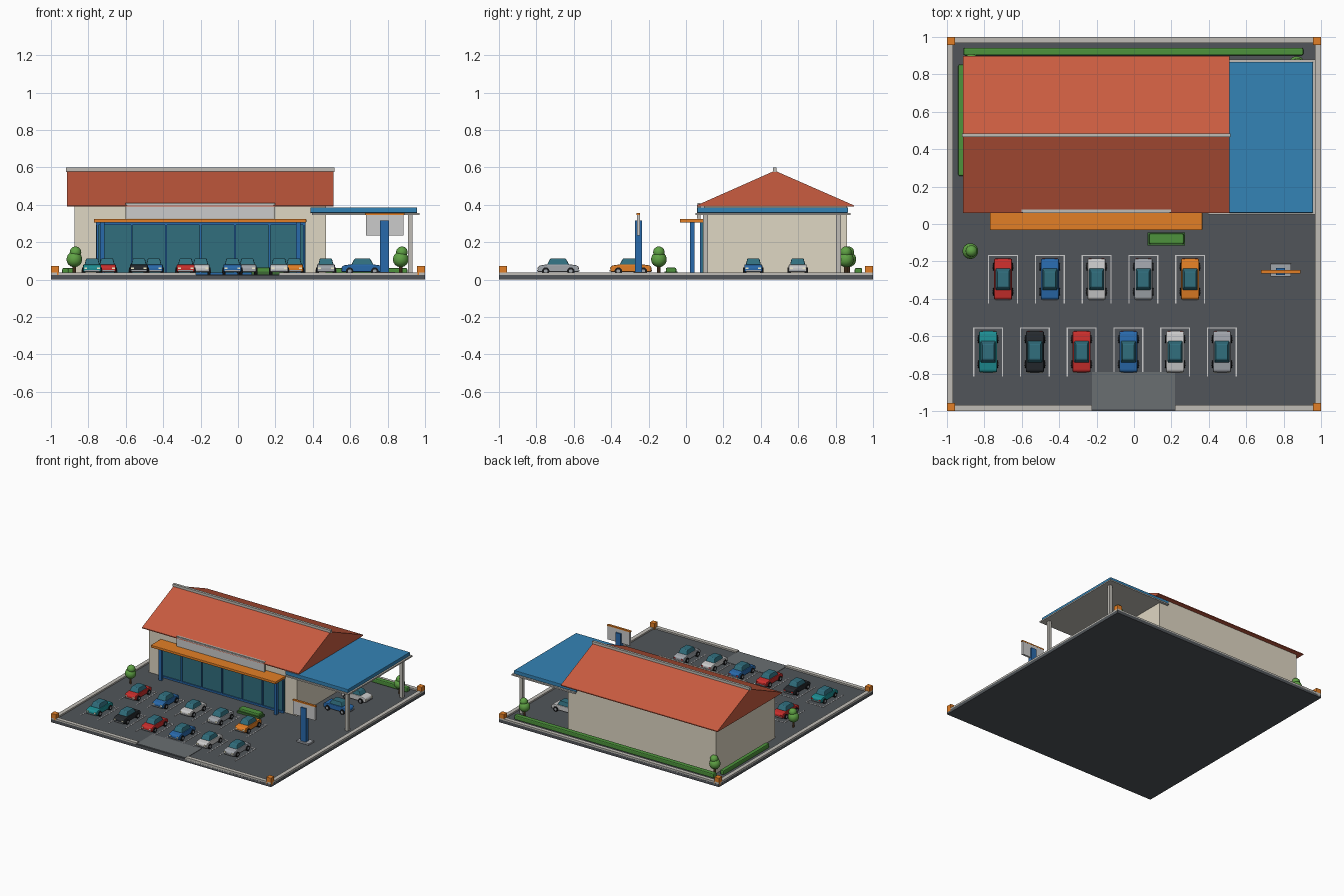
import bpy, bmesh, math
from mathutils import Matrix, Vector

if "Cube" in bpy.data.objects:
    bpy.data.objects.remove(bpy.data.objects["Cube"])

MATS = {}
COL = {
    "asphalt": (82, 86, 90), "drive": (105, 110, 113), "curb": (190, 187, 180), "wall": (222, 214, 194),
    "roof": (200, 92, 66), "orange": (226, 126, 42), "blue": (45, 105, 170), "canopy": (55, 130, 180),
    "glass": (52, 110, 125), "white": (226, 226, 222), "silver": (160, 164, 170), "red": (200, 50, 48),
    "teal": (35, 140, 145), "black": (42, 46, 50), "tyre": (32, 33, 35), "hedge": (78, 145, 62),
    "leaf": (95, 160, 70), "trunk": (110, 80, 50), "lamp": (245, 240, 205), "dark_green": (62, 105, 55),
}


def mat(name):
    if name not in MATS:
        m = bpy.data.materials.new(name)
        m.diffuse_color = (*[(c / 255) ** 2.2 for c in COL[name]], 1)
        m.use_nodes = True
        m.node_tree.nodes["Principled BSDF"].inputs["Base Color"].default_value = m.diffuse_color
        MATS[name] = m
    return MATS[name]


def finish(bm, name, color, smooth=False):
    bmesh.ops.recalc_face_normals(bm, faces=bm.faces)
    me = bpy.data.meshes.new(name)
    bm.to_mesh(me)
    bm.free()
    me.materials.append(mat(color))
    if smooth:
        for p in me.polygons:
            p.use_smooth = True
    ob = bpy.data.objects.new(name, me)
    bpy.context.collection.objects.link(ob)
    return ob


def bevel(ob, width, segments=2):
    b = ob.modifiers.new("bevel", "BEVEL")
    b.width, b.segments = width, segments
    return ob


def box(name, color, x0, x1, y0, y1, z0, z1, bev=0, taper=(1, 1)):
    bm = bmesh.new()
    bmesh.ops.create_cube(bm, size=1)
    for v in bm.verts:
        if v.co.z > 0:
            v.co.x *= taper[0]
            v.co.y *= taper[1]
    c = Vector(((x0 + x1) / 2, (y0 + y1) / 2, (z0 + z1) / 2))
    for v in bm.verts:
        v.co = Vector((v.co.x * (x1 - x0), v.co.y * (y1 - y0), v.co.z * (z1 - z0))) + c
    ob = finish(bm, name, color)
    return bevel(ob, bev) if bev else ob


def prism(name, color, profile, x0, x1):
    # extrude a (y, z) profile along x
    bm = bmesh.new()
    f = bm.faces.new([bm.verts.new((x0, y, z)) for y, z in profile])
    r = bmesh.ops.extrude_face_region(bm, geom=[f])
    for v in r["geom"]:
        if isinstance(v, bmesh.types.BMVert):
            v.co.x = x1
    return finish(bm, name, color)


def cylinder(name, color, loc, r, depth, axis="Z", seg=16):
    bm = bmesh.new()
    bmesh.ops.create_cone(bm, cap_ends=True, segments=seg, radius1=r, radius2=r, depth=depth)
    if axis == "X":
        bm.transform(Matrix.Rotation(math.pi / 2, 4, "Y"))
    bm.transform(Matrix.Translation(loc))
    return finish(bm, name, color)


def ball(name, color, loc, r, sz=1):
    bm = bmesh.new()
    bmesh.ops.create_icosphere(bm, subdivisions=3, radius=r)
    bm.transform(Matrix.Translation(loc) @ Matrix.Diagonal((1, 1, sz, 1)))
    return finish(bm, name, color, True)


G = 0.025  # ground level

# Lot slab, driveway, curbs, corner posts
box("lot_slab", "asphalt", -1, 1, -1, 1, 0, G)
box("driveway", "drive", -0.225, 0.22, -0.99, -0.79, G - 0.01, G + 0.003)
box("curb_back", "curb", -1, 1, 0.967, 1, 0.012, 0.037)
for s in (-1, 1):
    box("curb_side", "curb", min(s, s * 0.967), max(s, s * 0.967), -1, 1, 0.012, 0.037)
    for t in (-1, 1):
        box("corner_post", "orange", s * 0.978 - 0.022, s * 0.978 + 0.022,
            t * 0.978 - 0.022, t * 0.978 + 0.022, 0.013, 0.073, 0.003)
box("curb_front_left", "curb", -1, -0.225, -1, -0.967, 0.012, 0.037)
box("curb_front_right", "curb", 0.22, 1, -1, -0.967, 0.012, 0.037)

# Showroom and gable roof
box("showroom_walls", "wall", -0.875, 0.47, 0.095, 0.86, G, 0.397)
prism("gable_roof", "roof", [(0.058, 0.39), (0.897, 0.39), (0.897, 0.397), (0.475, 0.582), (0.058, 0.397)], -0.914, 0.51)
box("ridge_cap", "curb", -0.919, 0.515, 0.465, 0.485, 0.575, 0.598)

# Glass front with frame
box("glass_front", "glass", -0.76, 0.36, 0.083, 0.1, G + 0.01, 0.305)
for i in range(7):
    x = -0.752 + i * 1.104 / 6
    box("mullion", "blue", x - 0.005, x + 0.005, 0.074, 0.09, G, 0.305)
box("glass_sill", "blue", -0.76, 0.36, 0.074, 0.09, G, G + 0.014)
box("glass_head", "blue", -0.76, 0.36, 0.074, 0.09, 0.292, 0.306)

# Awning, its posts and the blank fascia sign
box("awning", "orange", -0.77, 0.365, -0.033, 0.1, 0.305, 0.325, 0.003)
for x in (-0.725, 0.322):
    box("awning_post", "blue", x - 0.012, x + 0.012, 0.022, 0.046, G, 0.306)
box("fascia_sign_frame", "curb", -0.602, 0.197, 0.062, 0.078, 0.322, 0.408)
box("fascia_sign_panel", "white", -0.594, 0.189, 0.058, 0.064, 0.328, 0.401)

# Side canopy
box("canopy_rim", "curb", 0.395, 0.97, 0.05, 0.88, 0.346, 0.357)
box("canopy_roof", "canopy", 0.387, 0.957, 0.06, 0.866, 0.356, 0.386, 0.004)
for y in (0.105, 0.815):
    box("canopy_post", "curb", 0.908, 0.934, y - 0.013, y + 0.013, G, 0.348)

# Roadside pylon sign
box("pylon_base", "silver", 0.73, 0.84, -0.282, -0.212, G, 0.04, 0.003)
box("pylon_post", "blue", 0.76, 0.808, -0.272, -0.236, 0.035, 0.315)
box("pylon_panel", "white", 0.685, 0.885, -0.263, -0.247, 0.235, 0.345)
box("pylon_top", "orange", 0.68, 0.89, -0.264, -0.246, 0.345, 0.355)

# Parking bay lines
for y0, y1, xs in ((-0.425, -0.165, [-0.7 + 0.25 * i for i in range(5)]),
                   (-0.815, -0.553, [-0.78 + 0.25 * i for i in range(6)])):
    for x in xs:
        for s in (-1, 1):
            box("bay_line", "white", x + s * 0.077 - 0.003, x + s * 0.077 + 0.003, y0, y1, G - 0.005, G + 0.002)
        box("bay_line_end", "white", x - 0.08, x + 0.08, y1 - 0.006, y1, G - 0.005, G + 0.002)


# Cars: body profile, glass cabin, wheels, lamps
def car(color, x, y, turn=0):
    parts = []
    side = [(-0.109, 0.04), (0.109, 0.04), (0.11, 0.066), (0.1, 0.076), (0.06, 0.081),
            (-0.06, 0.081), (-0.1, 0.075), (-0.11, 0.064)]
    parts.append(bevel(prism("car_body", color, side, -0.048, 0.048), 0.006))
    parts.append(box("car_cabin", "glass", -0.041, 0.041, -0.061, 0.059, 0.078, 0.113, 0.005, (0.78, 0.68)))
    for sy in (-1, 1):
        parts.append(box("car_bumper", "silver", -0.04, 0.04, sy * 0.11 - 0.003, sy * 0.11 + 0.003, 0.043, 0.051))
        for sx in (-1, 1):
            parts.append(cylinder("car_wheel", "tyre", (sx * 0.045, sy * 0.067, G + 0.02), 0.02, 0.018, "X"))
            parts.append(cylinder("car_hub", "silver", (sx * 0.0525, sy * 0.067, G + 0.02), 0.01, 0.006, "X", 12))
            cx = sx * 0.034
            parts.append(box("car_lamp", "lamp" if sy < 0 else "red", cx - 0.008, cx + 0.008,
                             sy * 0.108 - 0.003, sy * 0.108 + 0.003, 0.056, 0.065))
    for p in parts:
        p.matrix_world = Matrix.Translation((x, y, 0)) @ Matrix.Rotation(turn, 4, "Z")


for i, c in enumerate(("red", "blue", "white", "silver", "orange")):
    car(c, -0.7 + 0.25 * i, -0.295)
for i, c in enumerate(("teal", "black", "red", "blue", "white", "silver")):
    car(c, -0.78 + 0.25 * i, -0.683)
car("blue", 0.664, 0.36, math.pi / 2)
car("white", 0.664, 0.597, math.pi / 2)

# Hedges and planter
box("hedge_back", "hedge", -0.912, 0.905, 0.902, 0.942, G, 0.062, 0.008)
box("hedge_left", "hedge", -0.94, -0.905, 0.257, 0.853, G, 0.062, 0.008)
box("planter_box", "dark_green", 0.073, 0.273, -0.115, -0.045, G, 0.043)
box("planter_hedge", "hedge", 0.08, 0.266, -0.108, -0.052, 0.035, 0.064, 0.008)

# Trees
for x, y in ((-0.875, -0.145), (0.87, 0.855), (-0.87, 0.868)):
    cylinder("tree_trunk", "trunk", (x, y, 0.055), 0.009, 0.07, seg=10)
    ball("tree_crown", "leaf", (x, y, 0.108), 0.042)
    ball("tree_crown_top", "leaf", (x + 0.006, y, 0.146), 0.031)
